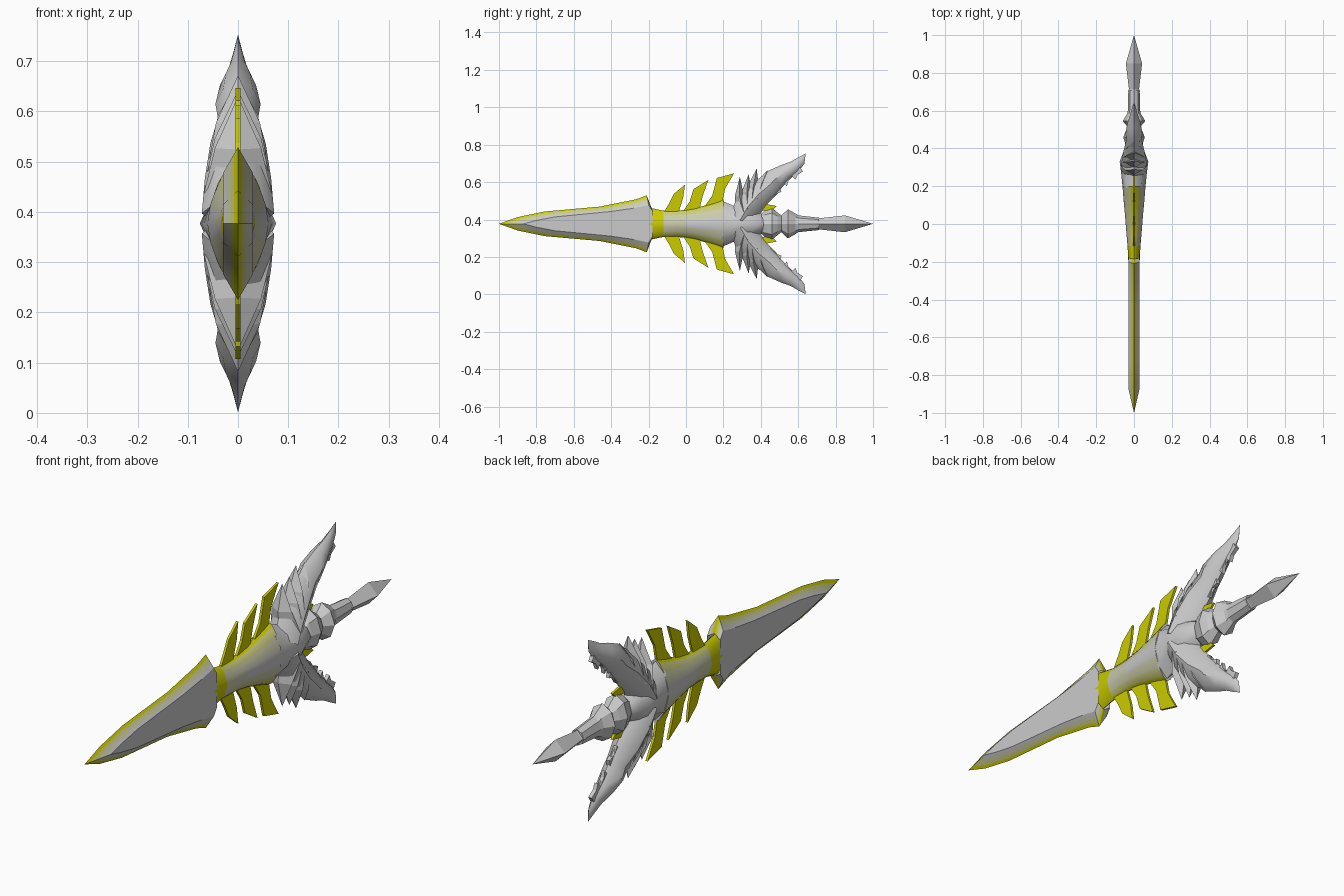
import bpy, bmesh, math
from mathutils import Vector

cube = bpy.data.objects.get("Cube")
if cube:
    bpy.data.objects.remove(cube)

MID = 0.377  # height of the long axis


def material(name, rgb):
    m = bpy.data.materials.new(name)
    m.use_nodes = True
    m.diffuse_color = (*rgb, 1)
    m.node_tree.nodes["Principled BSDF"].inputs["Base Color"].default_value = (*rgb, 1)
    return m


GREY = material("steel grey", (0.6, 0.6, 0.6))
PALE = material("pale olive", (0.6, 0.6, 0.42))
OLIVE = material("olive", (0.6, 0.6, 0.22))
YELLOW = material("yellow", (0.6, 0.6, 0.0))
RAMP = [GREY, PALE, OLIVE, YELLOW]


def finish(name, bm, mats, smooth=None):
    bmesh.ops.remove_doubles(bm, verts=bm.verts, dist=0.0003)
    bmesh.ops.recalc_face_normals(bm, faces=bm.faces)
    me = bpy.data.meshes.new(name)
    bm.to_mesh(me)
    bm.free()
    ob = bpy.data.objects.new(name, me)
    bpy.context.collection.objects.link(ob)
    ob.location.z = MID
    for m in mats:
        me.materials.append(m)
    if smooth:
        bpy.ops.object.select_all(action='DESELECT')
        ob.select_set(True)
        bpy.context.view_layer.objects.active = ob
        bpy.ops.object.shade_smooth_by_angle(angle=math.radians(smooth))
    return ob


def loft(bm, rings):
    # skin closed rings of points and cap both ends
    rows = [[bm.verts.new(p) for p in ring] for ring in rings]
    n = len(rows[0])
    for a, b in zip(rows, rows[1:]):
        for i in range(n):
            j = (i + 1) % n
            bm.faces.new((a[i], a[j], b[j], b[i]))
    bm.faces.new(rows[0])
    bm.faces.new(rows[-1])


def spine(name, path, sides=4, power=1.0, flip=1, smooth=None, mats=(GREY,), rule=None):
    # tapered body along (y, z, radius in plane, half width in x)
    pts = [Vector((0, p[0], p[1])) for p in path]
    rings = []
    for k, (y, z, r, w) in enumerate(path):
        t = (pts[min(k + 1, len(pts) - 1)] - pts[max(k - 1, 0)]).normalized()
        nrm = Vector((0, -t.z, t.y))
        ring = []
        for i in range(sides):
            a = 2 * math.pi * i / sides
            c, s = [math.copysign(abs(v) ** power, v) for v in (math.cos(a), math.sin(a))]
            p = pts[k] + nrm * r * s + Vector((w * c, 0, 0))
            ring.append((p.x, p.y, p.z * flip))
        rings.append(ring)
    bm = bmesh.new()
    loft(bm, rings)
    if rule:
        for f in bm.faces:
            f.material_index = rule(f.calc_center_median())
    return finish(name, bm, mats, smooth)


def plate(name, outline, thick, flip, mat):
    # flat fin cut from an outline in the y-z plane
    bm = bmesh.new()
    loft(bm, [[(x, y, z * flip) for y, z in outline] for x in (-thick, thick)])
    finish(name, bm, [mat])


# Blade: bevel strips fade from the yellow edge to the grey flat
STATIONS = [  # edge y, edge height, flat y, flat height
    (-1.0, 0, -0.87, 0), (-0.9, 0.036, -0.80, 0.018), (-0.754, 0.066, -0.70, 0.037),
    (-0.46, 0.092, -0.40, 0.066), (-0.27, 0.13, -0.27, 0.085),
    (-0.21, 0.152, -0.20, 0.1), (-0.185, 0.087, -0.18, 0.07)]
STRIPS = 4
bm = bmesh.new()
for sx in (-1, 1):
    for sz in (-1, 1):
        rows = []
        for ey, eh, fy, fh in STATIONS:
            edge, flat = Vector((0, ey, eh * sz)), Vector((0.03 * sx, fy, fh * sz))
            row = [edge.lerp(flat, i / STRIPS) for i in range(STRIPS + 1)]
            row.append(Vector((0.03 * sx, fy, 0)))
            rows.append([bm.verts.new(p) for p in row])
        for a, b in zip(rows, rows[1:]):
            for i in range(STRIPS + 1):
                f = bm.faces.new((a[i], a[i + 1], b[i + 1], b[i]))
                f.material_index = max(0, 3 - i)
bmesh.ops.dissolve_degenerate(bm, dist=0.0003, edges=bm.edges)
finish("blade", bm, RAMP, 20)

# Neck: yellow near the blade and along the ridges, grey on the flanks
NECK = [(-0.2, 0.087, 0.03), (-0.12, 0.07, 0.034), (-0.05, 0.07, 0.04), (0.0, 0.075, 0.044),
        (0.05, 0.084, 0.048), (0.1, 0.098, 0.053), (0.15, 0.112, 0.057), (0.2, 0.13, 0.061)]


def neck_rule(c):
    ridge = abs(c.z) / (0.075 + max(0, c.y) * 0.25)
    t = max(0.95 - (c.y + 0.17) / 0.2, ridge * 0.95)
    return 3 if t > 0.82 else 2 if t > 0.55 else 1 if t > 0.22 else 0


spine("neck", [(y, 0, h, w) for y, h, w in NECK], 16, 1.3, 1, 40, RAMP, neck_rule)

# Hub that carries the wings
HUB = [(0.19, 0.124, 0.06), (0.27, 0.09, 0.068), (0.33, 0.085, 0.076), (0.4, 0.055, 0.05),
       (0.44, 0.03, 0.03)]
spine("hub", [(y, 0, h, w) for y, h, w in HUB], 8, 1.2, 1, 50)

# Grip with two collars, and a pointed pommel
GRIP = [(0.37, 0.02, 0.02), (0.42, 0.07, 0.045), (0.46, 0.085, 0.057), (0.49, 0.06, 0.045),
        (0.51, 0.045, 0.03), (0.545, 0.078, 0.06), (0.585, 0.055, 0.035), (0.6, 0.045, 0.033),
        (0.71, 0.033, 0.03)]
spine("grip", [(y, 0, h, w) for y, h, w in GRIP], 8, 1.1)
POMMEL = [(0.7, 0.036, 0.033), (0.715, 0.03, 0.027), (0.85, 0.045, 0.043), (1.0, 0, 0)]
spine("pommel", [(y, 0, h, w) for y, h, w in POMMEL])

WING = [(0.29, 0.02, 0.06, 0.072), (0.33, 0.09, 0.075, 0.066), (0.39, 0.16, 0.07, 0.055),
        (0.45, 0.21, 0.062, 0.04), (0.475, 0.238, 0.058, 0.045), (0.53, 0.275, 0.045, 0.036),
        (0.58, 0.305, 0.034, 0.02), (0.615, 0.338, 0.024, 0.01), (0.64, 0.376, 0, 0)]
FEATHERS = [  # root, middle and tip points
    [(0.31, 0.06, 0.045, 0.068), (0.285, 0.15, 0.024, 0.046), (0.288, 0.253, 0, 0)],
    [(0.33, 0.08, 0.045, 0.066), (0.325, 0.17, 0.028, 0.046), (0.335, 0.265, 0, 0)],
    [(0.35, 0.1, 0.045, 0.062), (0.36, 0.2, 0.03, 0.044), (0.378, 0.295, 0, 0)],
    [(0.38, 0.13, 0.045, 0.055), (0.405, 0.215, 0.03, 0.04), (0.435, 0.285, 0, 0)]]
BARBS = [[(0.5, 0.25), (0.54, 0.2), (0.545, 0.225), (0.57, 0.26)],
         [(0.54, 0.28), (0.585, 0.235), (0.595, 0.26), (0.625, 0.28), (0.6, 0.32)],
         [(0.4, 0.15), (0.46, 0.13), (0.48, 0.16), (0.51, 0.17), (0.5, 0.22)]]
FINS = [[(-0.12, 0.06), (-0.09, 0.11), (-0.065, 0.16), (-0.005, 0.21), (-0.015, 0.14), (-0.04, 0.06)],
        [(-0.02, 0.06), (0.02, 0.12), (0.04, 0.185), (0.12, 0.235), (0.09, 0.15), (0.07, 0.07)],
        [(0.09, 0.08), (0.14, 0.15), (0.165, 0.245), (0.257, 0.27), (0.21, 0.19), (0.19, 0.1)],
        [(0.4, 0.07), (0.43, 0.105), (0.485, 0.095), (0.46, 0.07)]]

# Wings, feathers, barbs and yellow fins, above and below
for side, flip in (("upper", 1), ("lower", -1)):
    spine(side + "_wing", WING, 8, 1.2, flip, 40)
    for i, f in enumerate(FEATHERS):
        spine(f"{side}_feather_{i + 1}", f, 4, 1, flip)
    for i, b in enumerate(BARBS):
        plate(f"{side}_barb_{i + 1}", b, 0.008, flip, GREY)
    for i, f in enumerate(FINS):
        plate(f"{side}_fin_{i + 1}", f, 0.005, flip, YELLOW)
